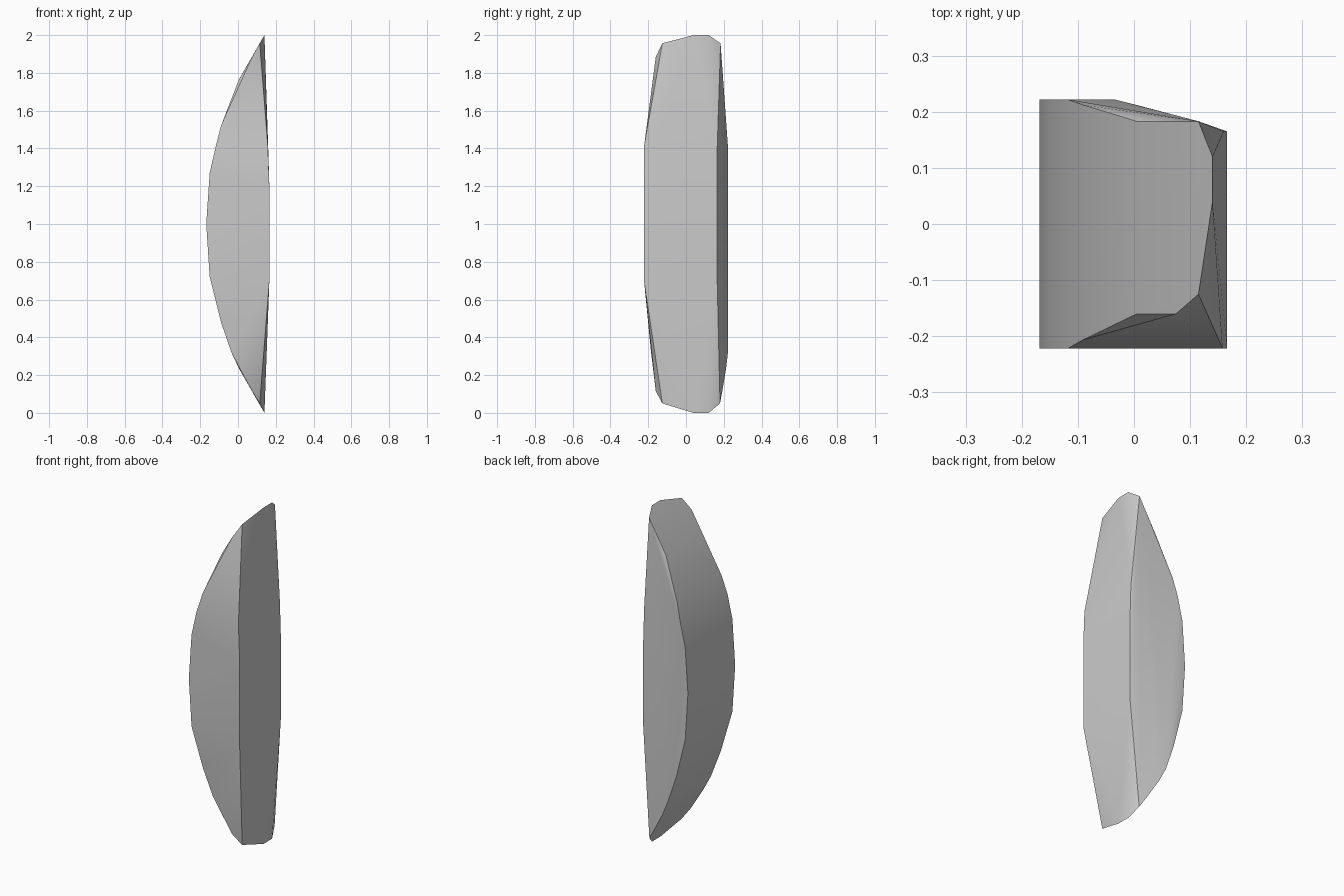
import bpy
import bmesh
import math

# Remove the default object
default_object = bpy.data.objects.get("Cube")
if default_object:
    bpy.data.objects.remove(default_object, do_unlink=True)


def make_material(name, colour):
    material = bpy.data.materials.new(name)
    material.use_nodes = True
    material.diffuse_color = colour
    shader = material.node_tree.nodes["Principled BSDF"]
    shader.inputs["Base Color"].default_value = colour
    return material


def make_hull(name, points, material):
    """Wrap a faceted convex skin round the given corner points."""
    mesh = bpy.data.meshes.new(name)
    bm = bmesh.new()
    corners = [bm.verts.new(point) for point in points]
    hull = bmesh.ops.convex_hull(bm, input=corners)
    spare = {item for key in ("geom_interior", "geom_unused")
             for item in hull[key] if isinstance(item, bmesh.types.BMVert)}
    bmesh.ops.delete(bm, geom=list(spare), context="VERTS")
    bmesh.ops.recalc_face_normals(bm, faces=bm.faces)
    bm.to_mesh(mesh)
    bm.free()
    mesh.materials.append(material)
    shape = bpy.data.objects.new(name, mesh)
    bpy.context.collection.objects.link(shape)
    return shape


half_depth = 0.222
bevel_depth = 0.165
flat_side = 0.166

# Curved side, tip to tip: x, z, front y, back y
curved_side = [
    (0.14, 2, 0.04, 0.12),
    (0.115, 1.957, -0.125, 0.183),
    (0.075, 1.885, -0.16, 0.183),
    (0.005, 1.765, -0.16, 0.183),
    (-0.09, 1.52, -0.206, 0.212),
    (-0.118, 1.41, -half_depth, half_depth),
    (-0.15, 1.27, -half_depth, half_depth),
    (-0.168, 1, -half_depth, half_depth),
    (-0.15, 0.72, -half_depth, half_depth),
    (-0.09, 0.48, -0.2, half_depth),
    (-0.035, 0.32, -0.185, half_depth),
    (0.005, 0.235, -0.17, 0.212),
    (0.075, 0.115, -0.16, 0.192),
    (0.115, 0.05, -0.125, 0.18),
    (0.14, 0, 0.04, 0.12),
]

# Nearly flat side: x, z
flat_front = [(0.158, 1.41), (flat_side, 1.2), (flat_side, 0.7)]
flat_back = [(0.16, 1.4), (flat_side, 1.2), (flat_side, 0.7)]

points = []
for x, z, front, back in curved_side:
    points += [(x, front, z), (x, back, z)]
points += [(x, -half_depth, z) for x, z in flat_front]
points += [(x, bevel_depth, z) for x, z in flat_back]

# Stone body, softly shaded with crisp outer edges
stone_grey = make_material("stone grey", (0.6, 0.6, 0.6, 1))
shard = make_hull("stone_shard", points, stone_grey)
bpy.ops.object.select_all(action="DESELECT")
shard.select_set(True)
bpy.context.view_layer.objects.active = shard
bpy.ops.object.shade_smooth_by_angle(angle=math.radians(30))
